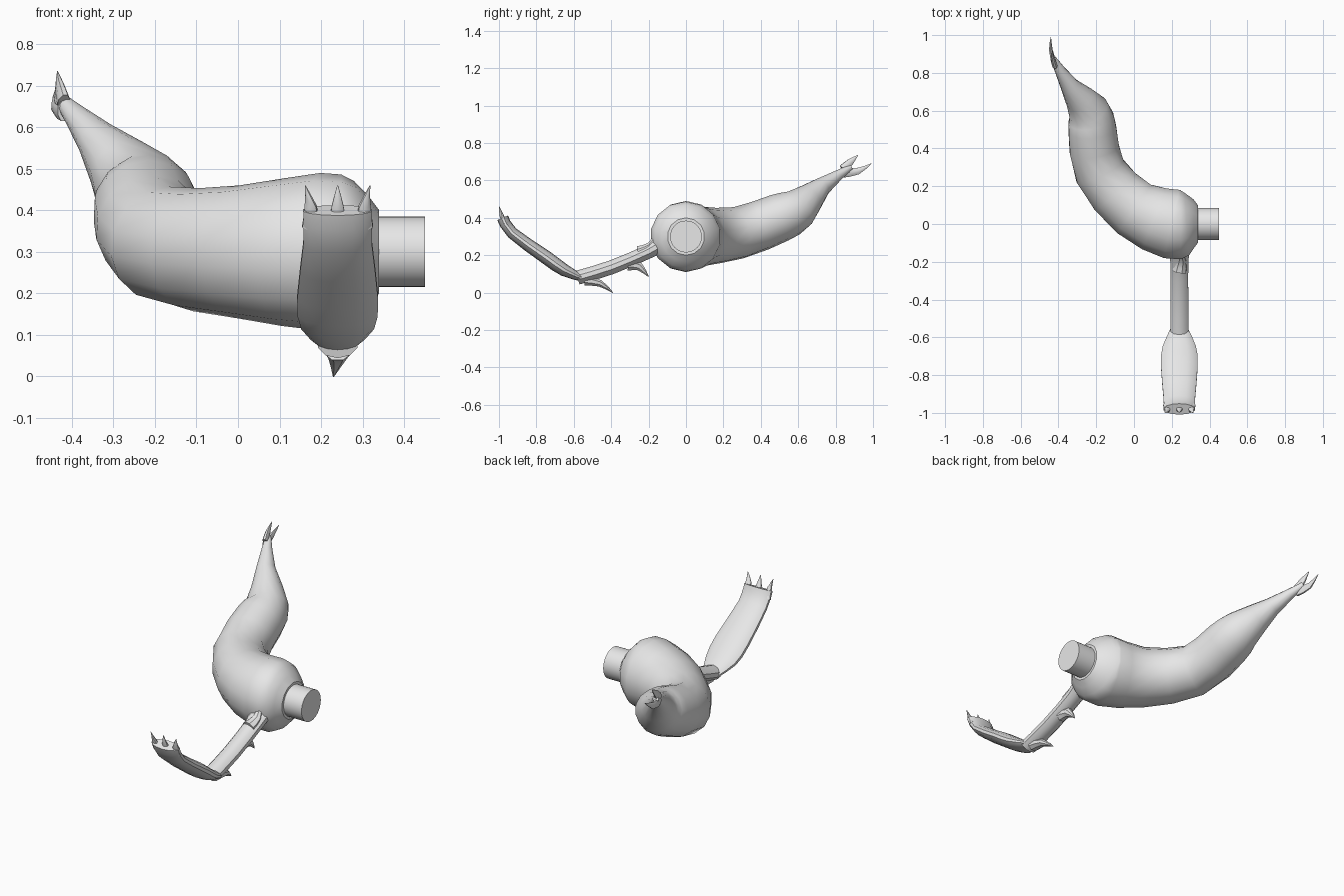
import bpy, bmesh, math
from mathutils import Vector

cube = bpy.data.objects.get("Cube")
if cube:
    bpy.data.objects.remove(cube, do_unlink=True)

grey = bpy.data.materials.new("plain grey")
grey.use_nodes = True
grey.diffuse_color = (.8, .8, .8, 1)
shader = grey.node_tree.nodes["Principled BSDF"]
shader.inputs["Base Color"].default_value = grey.diffuse_color


def finish(obj):
    """Give an object its material and smooth shading with sharp edges kept."""
    obj.data.materials.append(grey)
    bpy.ops.object.select_all(action='DESELECT')
    obj.select_set(True)
    bpy.context.view_layer.objects.active = obj
    bpy.ops.object.shade_smooth_by_angle(angle=math.radians(35))


def spline(points, steps):
    """Sample a smooth curve that passes through every control point."""
    padded = [points[0]] + points + [points[-1]]
    samples = []
    for before, start, end, after in zip(padded, padded[1:], padded[2:], padded[3:]):
        leave, arrive = (end - before) / 2, (after - start) / 2
        for step in range(steps):
            t = step / steps
            ease = t * t * (3 - 2 * t)
            samples.append(start.lerp(end, ease)
                           + leave * t * (1 - t) ** 2
                           - arrive * t * t * (1 - t))
    return samples + [points[-1]]


def tube(name, stations, flatness=1, sides=10, steps=2):
    """Skin a tube through (x, y, z, half width); flatness scales its height."""
    rings = spline([Vector(station) for station in stations], steps)
    centres = [ring.xyz for ring in rings]
    last = len(rings) - 1
    bm = bmesh.new()
    loops = []
    for i, ring in enumerate(rings):
        along = (centres[min(i + 1, last)] - centres[max(i - 1, 0)]).normalized()
        across = along.cross(Vector((0, 0, 1))).normalized()
        up = across.cross(along) * flatness
        angles = [math.tau * (k + .5) / sides for k in range(sides)]
        loops.append([bm.verts.new(centres[i] + ring.w * (across * math.cos(a) + up * math.sin(a)))
                      for a in angles])
    for lower, upper in zip(loops, loops[1:]):
        for k in range(sides):
            n = (k + 1) % sides
            bm.faces.new((lower[k], lower[n], upper[n], upper[k]))
    bm.faces.new(loops[0])
    bm.faces.new(loops[-1])
    bmesh.ops.recalc_face_normals(bm, faces=bm.faces)
    mesh = bpy.data.meshes.new(name)
    bm.to_mesh(mesh)
    bm.free()
    obj = bpy.data.objects.new(name, mesh)
    bpy.context.collection.objects.link(obj)
    finish(obj)


def thorn(name, root, middle, tip, width, flatness=1):
    """Make a bent spike that narrows to a point."""
    stations = [(*root, width), (*middle, width * .7), (*tip, width * .05)]
    tube(name, stations, flatness, sides=8)


# Thick curved body, tapering to a thin raised tail
tube("curved_body", [
    (.34, 0, .3, .1), (.28, 0, .3, .17), (.2, 0, .3, .19),
    (0, .08, .3, .16), (-.18, .28, .32, .14), (-.22, .5, .4, .13),
    (-.24, .6, .45, .11), (-.34, .73, .57, .05), (-.43, .88, .67, .015),
], sides=14)

# Forked tail tip
thorn("tail_prong_upper", (-.42, .84, .66), (-.43, .88, .7), (-.435, .92, .735), .015, 1.8)
thorn("tail_prong_lower", (-.42, .84, .64), (-.44, .92, .65), (-.44, .99, .69), .015, 1.8)

# Round socket peg
bpy.ops.mesh.primitive_cylinder_add(vertices=32, radius=.085, depth=.15,
                                    location=(.375, 0, .3),
                                    rotation=(0, math.pi / 2, 0))
peg = bpy.context.object
peg.name = "socket_peg"
finish(peg)

# Slim forearm and flat upturned paw share one vertical plane
arm_x = .24
forearm_profile = [(-.12, .27, .06), (-.2, .22, .05), (-.4, .135, .05), (-.58, .08, .05)]
paw_profile = [(-.55, .075, .045), (-.65, .12, .09), (-.75, .19, .1),
               (-.93, .32, .085), (-.98, .4, .085)]
tube("forearm", [(arm_x, *station) for station in forearm_profile], flatness=.75)
tube("paw", [(arm_x, *station) for station in paw_profile], flatness=.37, sides=14)

# Three claws, fanned slightly outward
for label, offset in (("right", -.065), ("middle", 0), ("left", .065)):
    root_x, tip_x = arm_x + offset, arm_x + offset * 1.2
    thorn(f"{label}_claw", (root_x, -.96, .36), (root_x, -.985, .41), (tip_x, -.998, .46), .022, .7)

# Elbow spike, underarm spike and shoulder flange
thorn("elbow_spike", (arm_x, -.54, .065), (arm_x, -.46, .05), (.23, -.39, 0), .035, .8)
thorn("underarm_spike", (arm_x, -.31, .15), (arm_x, -.25, .14), (arm_x, -.2, .085), .035)
thorn("shoulder_flange", (arm_x, -.25, .22), (.25, -.19, .25), (.25, -.14, .34), .04, .8)
